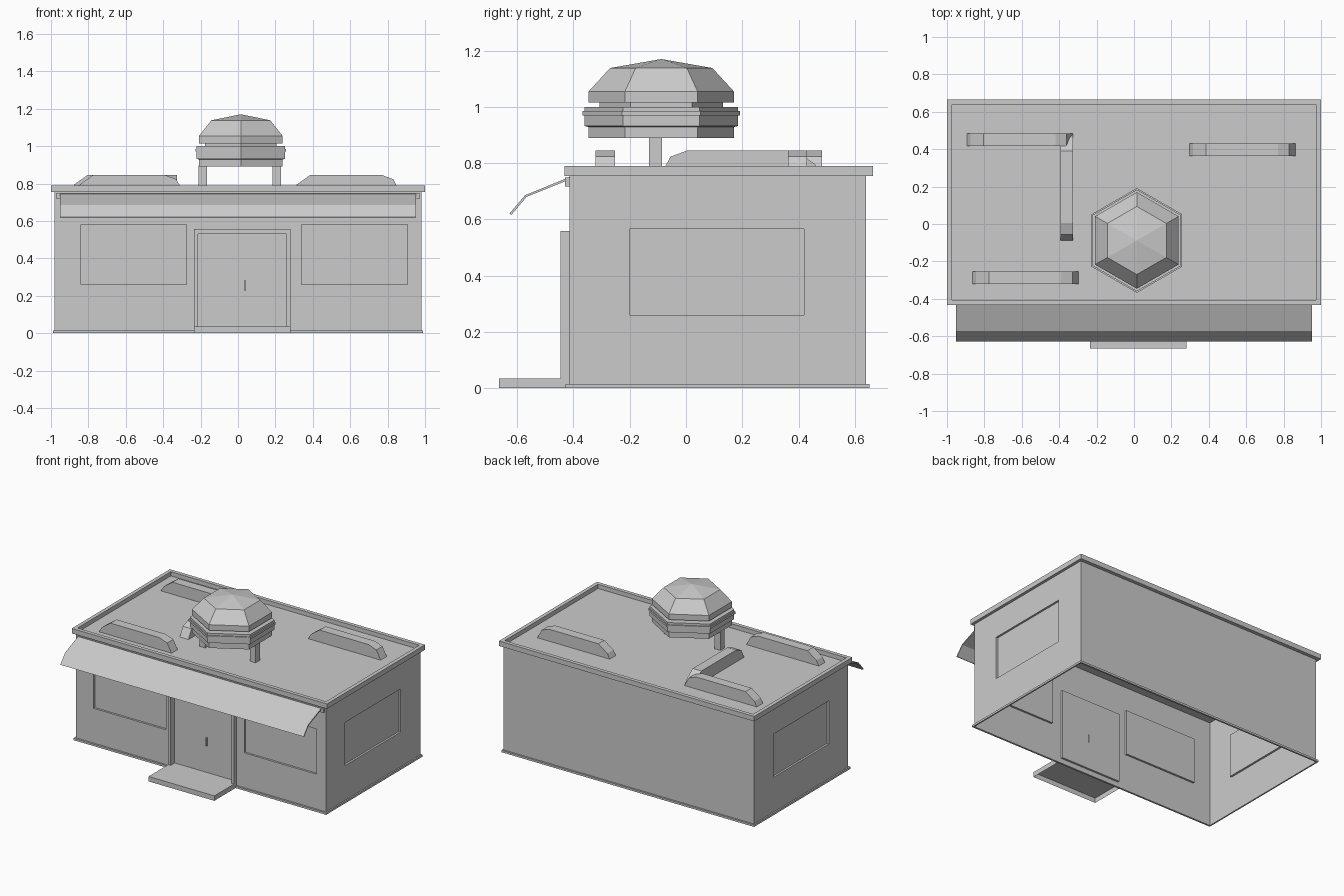
import bpy, bmesh, math

if "Cube" in bpy.data.objects:
    bpy.data.objects.remove(bpy.data.objects["Cube"])


def finish(name, bm):
    bmesh.ops.remove_doubles(bm, verts=bm.verts, dist=1e-5)
    bmesh.ops.recalc_face_normals(bm, faces=bm.faces)
    me = bpy.data.meshes.new(name)
    bm.to_mesh(me)
    bm.free()
    ob = bpy.data.objects.new(name, me)
    bpy.context.collection.objects.link(ob)
    return ob


def face(bm, pts):
    return bm.faces.new([bm.verts.new(p) for p in pts])


def add_box(bm, x0, x1, y0, y1, z0, z1):
    verts = bmesh.ops.create_cube(bm, size=1)["verts"]
    for v in verts:
        v.co = (x1 if v.co.x > 0 else x0, y1 if v.co.y > 0 else y0, z1 if v.co.z > 0 else z0)
    return verts


def boxes(name, *bounds):
    bm = bmesh.new()
    for b in bounds:
        add_box(bm, *b)
    return finish(name, bm)


def extrude_profile(name, profile, x0, x1, axis):
    """Extrude a 2D outline: axis 'x' uses (y, z) points, axis 'y' uses (x, z) points."""
    bm = bmesh.new()
    at = (lambda p, t: (t, p[0], p[1])) if axis == "x" else (lambda p, t: (p[0], t, p[1]))
    a = [bm.verts.new(at(p, x0)) for p in profile]
    b = [bm.verts.new(at(p, x1)) for p in profile]
    bm.faces.new(a)
    bm.faces.new(b)
    n = len(profile)
    for i in range(n):
        bm.faces.new((a[i], a[(i + 1) % n], b[(i + 1) % n], b[i]))
    return finish(name, bm)


X, YF, YB, H = 0.98, -0.415, 0.64, 0.755


def wall(name, u0, u1, at, openings, depth=0.014):
    """Sheet wall with recessed panels; at(u, d, z) gives a point d inside the wall."""
    bm = bmesh.new()
    us = sorted({u0, u1, *[v for o in openings for v in o[:2]]})
    zs = sorted({0, H, *[v for o in openings for v in o[2:]]})
    for a, b in zip(us, us[1:]):
        for c, e in zip(zs, zs[1:]):
            mu, mz = (a + b) / 2, (c + e) / 2
            if not any(o[0] < mu < o[1] and o[2] < mz < o[3] for o in openings):
                face(bm, [at(a, 0, c), at(b, 0, c), at(b, 0, e), at(a, 0, e)])
    for a, b, c, e in openings:
        ring = [(a, c), (b, c), (b, e), (a, e)]
        face(bm, [at(u, depth, z) for u, z in ring])
        for p, q in zip(ring, ring[1:] + ring[:1]):
            face(bm, [at(p[0], 0, p[1]), at(q[0], 0, q[1]),
                      at(q[0], depth, q[1]), at(p[0], depth, p[1])])
    return finish(name, bm)


# Walls with windows and door recess, open underneath
DOOR = (-0.215, 0.26, 0.035, 0.53)
wall("front_wall", -X, X, lambda u, d, z: (u, YF + d, z),
     [(-0.84, -0.275, 0.26, 0.58), DOOR, (0.34, 0.905, 0.26, 0.58)])
wall("back_wall", -X, X, lambda u, d, z: (u, YB - d, z), [])
for s, side in ((-1, "left"), (1, "right")):
    wall(side + "_wall", YF, YB, lambda u, d, z: (s * (X - d), u, z),
         [(-0.2, 0.42, 0.26, 0.565)])

# Base trim around the bottom
boxes("base_trim", (-0.99, 0.99, -0.428, YF, 0, 0.014), (-0.99, 0.99, YB, 0.652, 0, 0.014),
      (-0.99, -X, YF, YB, 0, 0.014), (X, 0.99, YF, YB, 0, 0.014))

# Roof slab with a sunken top behind a rim
bm = bmesh.new()
add_box(bm, -1, 1, -0.432, 0.665, H, 0.79)
bm.normal_update()
top = max(bm.faces, key=lambda f: f.calc_center_median().z)
bmesh.ops.inset_region(bm, faces=[top], thickness=0.038)
for v in top.verts:
    bm.verts.new(v.co)
ring = [v.co.copy() for v in top.verts]
bmesh.ops.delete(bm, geom=[top], context="FACES_ONLY")
low = [(p.x, p.y, 0.76) for p in ring]
face(bm, low)
for i in range(4):
    j = (i + 1) % 4
    face(bm, [ring[i], ring[j], low[j], low[i]])
finish("roof", bm)

# Door frame, handle and front step
boxes("door_frame", (-0.235, -0.215, -0.446, YF, 0.035, 0.558),
      (0.26, 0.28, -0.446, YF, 0.035, 0.558), (-0.215, 0.26, -0.446, YF, 0.53, 0.558))
boxes("door_handle", (0.035, 0.041, -0.412, -0.4, 0.225, 0.285))
bm = bmesh.new()
add_box(bm, -0.235, 0.28, -0.665, YF, 0, 0.035)
bottom = min(bm.faces, key=lambda f: f.calc_center_median().z)
bmesh.ops.delete(bm, geom=[bottom], context="FACES_ONLY")
finish("front_step", bm)

# Awning and its mounting rail
extrude_profile("awning", [(-0.415, 0.741), (-0.567, 0.68), (-0.62, 0.617), (-0.628, 0.62),
                           (-0.572, 0.686), (-0.415, 0.75)][::-1], -0.953, 0.953, "x")
boxes("awning_rail", (-0.97, 0.97, -0.43, YF, 0.717, 0.748))

# Roof ducts: one sloped profile placed four times
DUCT = [(-0.285, 0.758), (-0.265, 0.795), (-0.195, 0.845), (0.19, 0.845), (0.25, 0.823), (0.285, 0.758)]
for i, (x, y, rot) in enumerate([(0.58, 0.397, 0), (-0.58, -0.287, 0),
                                 (-0.61, 0.45, 0), (-0.36, 0.195, -90)]):
    duct = extrude_profile(f"roof_duct_{i + 1}", DUCT, -0.034, 0.034, "y")
    duct.location = (x, y, 0)
    duct.rotation_euler.z = math.radians(rot)

# Six-sided roof tank lofted through stacked rings
TX, TY = 0.015, -0.088
LEVELS = [(0.258, 0.89), (0.258, 0.928), (0.272, 0.932), (0.272, 0.97), (0.28, 0.97),
          (0.28, 0.985), (0.272, 0.985), (0.272, 1.0), (0.22, 1.0), (0.22, 1.015),
          (0.258, 1.015), (0.258, 1.055), (0.182, 1.138)]
bm = bmesh.new()
rings = [[bm.verts.new((TX + r * math.sin(k * math.pi / 3), TY + r * math.cos(k * math.pi / 3), z))
          for k in range(6)] for r, z in LEVELS]
for lo, hi in zip(rings, rings[1:]):
    for k in range(6):
        j = (k + 1) % 6
        bm.faces.new((lo[k], lo[j], hi[j], hi[k]))
bm.faces.new(rings[0])
apex = bm.verts.new((TX, TY, 1.17))
for k in range(6):
    bm.faces.new((rings[-1][k], rings[-1][(k + 1) % 6], apex))
finish("roof_tank", bm)
boxes("tank_legs", (-0.21, -0.165, -0.131, -0.085, 0.758, 0.895),
      (0.185, 0.23, -0.131, -0.085, 0.758, 0.895))
